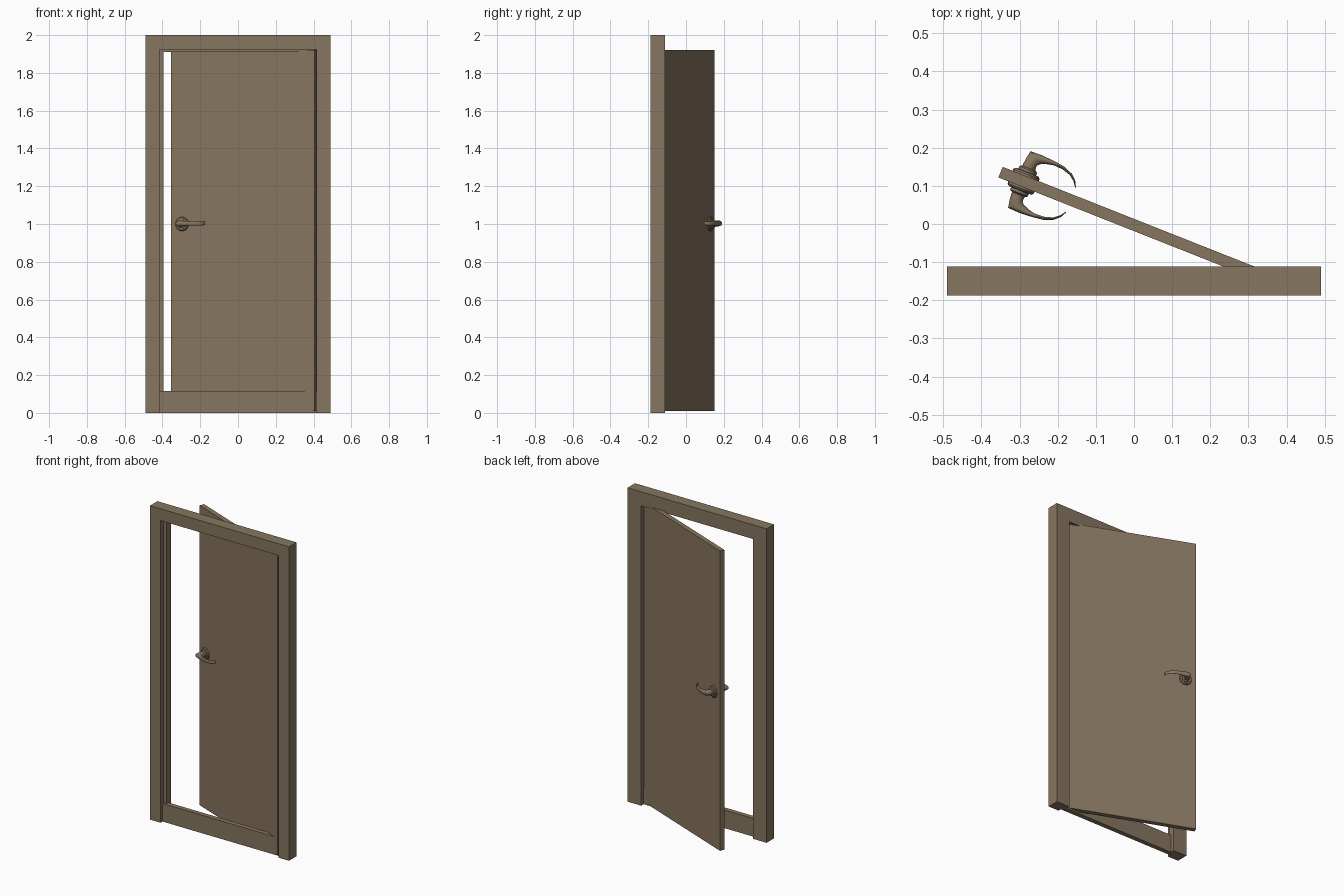
import bpy, bmesh, math
from mathutils import Matrix, Vector

if "Cube" in bpy.data.objects:
    bpy.data.objects.remove(bpy.data.objects["Cube"])

brown = bpy.data.materials.new("warm_brown")
brown.diffuse_color = (0.24, 0.18, 0.115, 1)
brown.use_nodes = True
brown.node_tree.nodes["Principled BSDF"].inputs["Base Color"].default_value = brown.diffuse_color


def finish(bm, name, matrix=Matrix(), smooth=False):
    bmesh.ops.recalc_face_normals(bm, faces=bm.faces)
    bm.transform(matrix)
    me = bpy.data.meshes.new(name)
    bm.to_mesh(me)
    bm.free()
    me.materials.append(brown)
    ob = bpy.data.objects.new(name, me)
    bpy.context.collection.objects.link(ob)
    if smooth:
        bpy.ops.object.select_all(action='DESELECT')
        ob.select_set(True)
        bpy.context.view_layer.objects.active = ob
        bpy.ops.object.shade_smooth_by_angle(angle=math.radians(35))
    return ob


def box(name, lo, hi, matrix=Matrix()):
    bm = bmesh.new()
    bmesh.ops.create_cube(bm, size=1)
    for v in bm.verts:
        v.co = [(a + b) / 2 + c * (b - a) for a, b, c in zip(lo, hi, v.co)]
    return finish(bm, name, matrix)


def arch(name, xo, zo, xi, zi, y0, y1):
    """Upside-down U outline extruded from y0 to y1."""
    bm = bmesh.new()
    pts = [(-xo, 0), (-xo, zo), (xo, zo), (xo, 0), (xi, 0), (xi, zi), (-xi, zi), (-xi, 0)]
    f = bm.faces.new([bm.verts.new((x, y0, z)) for x, z in pts])
    ext = bmesh.ops.extrude_face_region(bm, geom=[f])
    bmesh.ops.translate(bm, vec=(0, y1 - y0, 0),
                        verts=[g for g in ext["geom"] if isinstance(g, bmesh.types.BMVert)])
    return finish(bm, name)


def loft(name, rings, matrix, smooth=True):
    """Skin a list of closed rings and cap both ends."""
    bm = bmesh.new()
    vr = [[bm.verts.new(p) for p in r] for r in rings]
    n = len(vr[0])
    for a, b in zip(vr, vr[1:]):
        for i in range(n):
            j = (i + 1) % n
            bm.faces.new((a[i], a[j], b[j], b[i]))
    bm.faces.new(vr[0])
    bm.faces.new(vr[-1])
    return finish(bm, name, matrix, smooth)


# Frame with rebate stop and low sill
arch("door_frame", 0.49, 2.0, 0.415, 1.925, -0.187, -0.112)
arch("frame_stop", 0.415, 1.925, 0.395, 1.91, -0.155, -0.112)
box("sill", (-0.415, -0.167, 0.0), (0.415, -0.137, 0.115))

# Swung-open door: local x runs from the free edge to the hinge
door = Matrix.Translation((-0.35, 0.136, 0)) @ Matrix.Rotation(-math.radians(21.6), 4, 'Z')
box("door_leaf", (0, -0.015, 0.01), (0.818, 0.015, 1.92), door)

# Handles, mirrored on both faces
N = 24
angles = [2 * math.pi * i / N for i in range(N)]
rose = [(0.037, 0.014), (0.037, 0.020), (0.033, 0.025), (0.025, 0.026),
        (0.025, 0.033), (0.021, 0.036), (0.018, 0.037), (0.017, 0.045)]
# lever sections: outer point, inner point, half height
lever = [((0.047, 0.040), (0.081, 0.040), 0.016),
         ((0.049, 0.060), (0.083, 0.052), 0.016),
         ((0.053, 0.080), (0.090, 0.058), 0.015),
         ((0.085, 0.081), (0.105, 0.064), 0.014),
         ((0.120, 0.079), (0.122, 0.068), 0.012),
         ((0.150, 0.075), (0.148, 0.067), 0.011),
         ((0.175, 0.065), (0.171, 0.060), 0.010),
         ((0.190, 0.052), (0.186, 0.049), 0.010),
         ((0.199, 0.035), (0.197, 0.034), 0.009)]
for side, s in (("back", 1), ("front", -1)):
    rings = [[(0.065 + r * math.cos(a), s * y, 1 + r * math.sin(a)) for a in angles]
             for r, y in rose]
    loft(side + "_rosette", rings, door)
    rings = []
    for o, i, h in lever:
        o, i = Vector(o), Vector(i)
        c, d = (o + i) / 2, (o - i) / 2
        ring = []
        for a in angles:
            p = c + d * math.cos(a)
            ring.append((p.x, s * p.y, 1.003 + h * math.sin(a)))
        rings.append(ring)
    loft(side + "_lever", rings, door)
